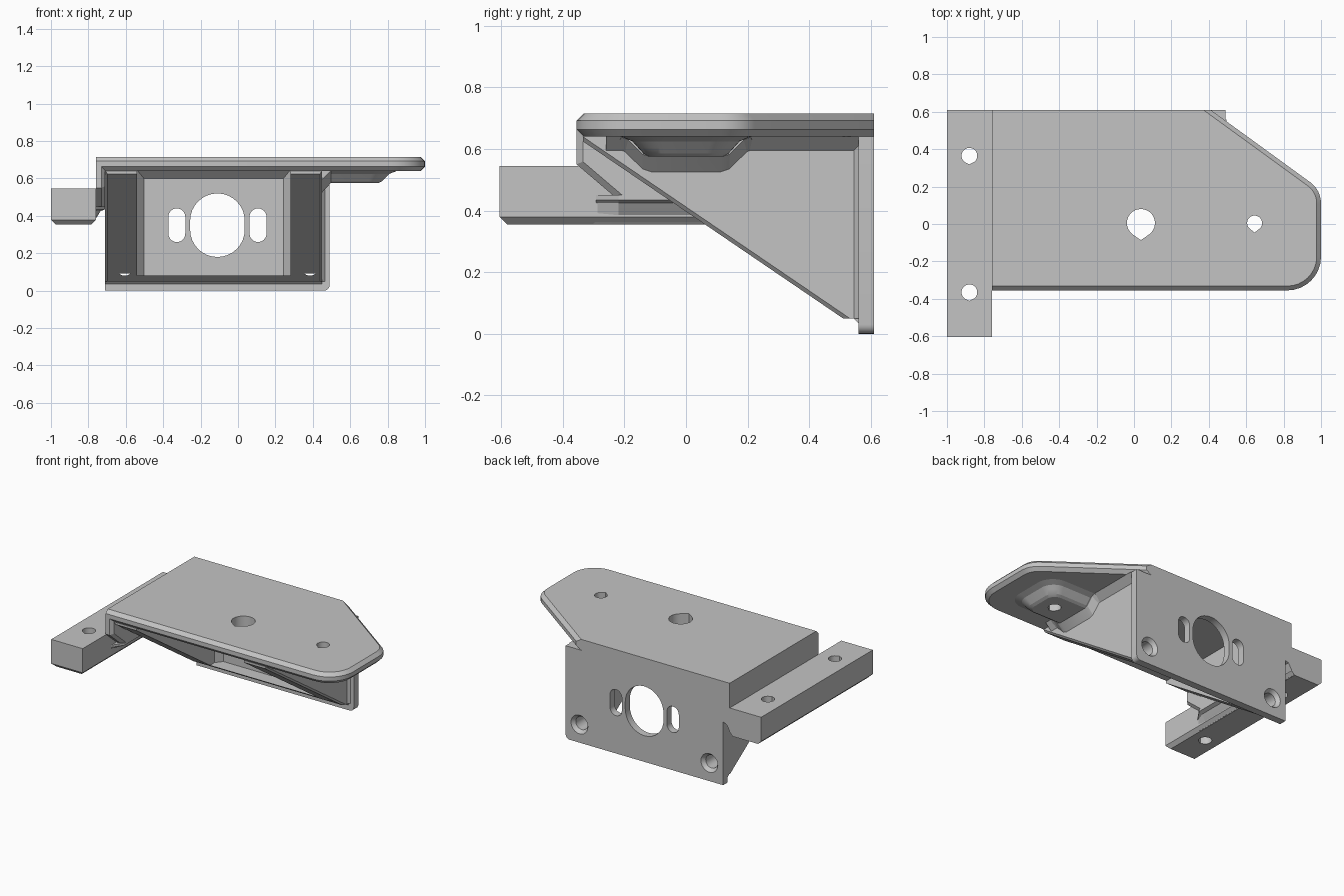
import bpy, bmesh
from math import sin, cos, radians

if "Cube" in bpy.data.objects:
    bpy.data.objects.remove(bpy.data.objects["Cube"])

grey = bpy.data.materials.new("plain grey")
grey.use_nodes = True
COLOUR = (0.55, 0.55, 0.55, 1)
grey.diffuse_color = COLOUR
grey.node_tree.nodes["Principled BSDF"].inputs["Base Color"].default_value = COLOUR


def loft(name, axis, rings, bevel=0, rule=None):
    """Solid through rings of (position along axis, 2D outline)."""
    bm = bmesh.new()
    place = {"x": lambda p, a, b: (p, a, b),
             "y": lambda p, a, b: (a, p, b),
             "z": lambda p, a, b: (a, b, p)}[axis]
    loops = [[bm.verts.new(place(pos, a, b)) for a, b in pts] for pos, pts in rings]
    n = len(loops[0])
    for low, high in zip(loops, loops[1:]):
        for i in range(n):
            j = (i + 1) % n
            bm.faces.new((low[i], low[j], high[j], high[i]))
    bm.faces.new(loops[0][::-1])
    bm.faces.new(loops[-1])
    bmesh.ops.recalc_face_normals(bm, faces=bm.faces)
    if bevel:
        edges = [e for e in bm.edges
                 if rule((e.verts[0].co + e.verts[1].co) / 2, e.verts[0].co - e.verts[1].co)]
        bmesh.ops.bevel(bm, geom=edges, offset=bevel, segments=1, profile=0.5,
                        affect="EDGES", clamp_overlap=True)
    mesh = bpy.data.meshes.new(name)
    bm.to_mesh(mesh)
    bm.free()
    mesh.materials.append(grey)
    obj = bpy.data.objects.new(name, mesh)
    bpy.context.collection.objects.link(obj)
    return obj


def prism(name, axis, pts, lo, hi, bevel=0, rule=None):
    return loft(name, axis, [(lo, pts), (hi, pts)], bevel, rule)


def rect(a0, a1, b0, b1):
    return [(a0, b0), (a1, b0), (a1, b1), (a0, b1)]


def arc(a, b, r, start, end, n=8):
    steps = [radians(start + (end - start) * i / n) for i in range(n + 1)]
    return [(a + r * cos(t), b + r * sin(t)) for t in steps]


def slot(a, b, r, half):
    return arc(a, b + half, r, 0, 180, 16) + arc(a, b - half, r, 180, 360, 16)


def teardrop(a, b, r, tip):
    return arc(a, b, r, -52, 232, 24) + [(a, b - r * tip)]


def cut(cutter, *targets):
    for obj in targets:
        mod = obj.modifiers.new("cut", "BOOLEAN")
        mod.operation = "DIFFERENCE"
        mod.solver = "EXACT"
        mod.object = cutter
        bpy.context.view_layer.objects.active = obj
        bpy.ops.object.modifier_apply(modifier=mod.name)
    bpy.data.objects.remove(cutter)


# Top plate: rounded right end, chamfered on all but the left and back edges
outline = ([(-0.76, -0.355)] + arc(0.82, -0.175, 0.18, -90, 0)
           + arc(0.86, 0.11, 0.14, 0, 54, 6) + [(0.41, 0.61), (-0.76, 0.61)])
top_plate = prism("top_plate", "z", outline, 0.64, 0.715, 0.023,
                  lambda m, d: abs(d.z) < 0.001 and m.x > -0.75 and m.y < 0.605)

# Back plate with one rounded lower corner
back_plate = prism("back_plate", "y",
                   [(-0.71, 0)] + arc(0.46, 0.03, 0.03, -90, 0, 6) + [(0.49, 0.64), (-0.71, 0.64)],
                   0.56, 0.61)

# Triangular brace, hollowed to leave two thick gussets and a lower lip
brace = prism("brace", "x",
              [(-0.335, 0.64), (-0.335, 0.625), (0.51, 0.05), (0.545, 0.05), (0.56, 0.035), (0.56, 0.64)],
              -0.71, 0.45, 0.022, lambda m, d: abs(d.y) > 0.5 and abs(d.z) > 0.3)
wide = rect(-0.54, 0.28, 0.08, 0.645)
cut(loft("pocket", "y", [(-0.6, wide), (0.515, wide), (0.57, rect(-0.495, 0.235, 0.08, 0.59))]), brace)

# Fillets from the outer gusset to the top plate and the back plate
prism("outer_fillet", "y", [(0.44, 0.585), (0.45, 0.595), (0.495, 0.64), (0.44, 0.64)], -0.26, 0.56)
prism("back_fillet", "z", [(0.44, 0.545), (0.45, 0.545), (0.467, 0.562), (0.44, 0.562)], 0.05, 0.64)

# Flared boss under the right end
rings = []
for z, grow in ((0.575, 0), (0.585, 0.02), (0.605, 0.04), (0.625, 0.06), (0.64, 0.1)):
    right, half, r = 0.75 + grow, 0.12 + grow * 0.9, 0.06 + grow * 0.6
    rings.append((z, [(0.44, -half)] + arc(right - r, r - half, r, -90, 0)
                  + arc(right - r, half - r, r, 0, 90) + [(0.44, half)]))
boss = loft("boss", "z", rings)


def boss_profile(half, foot, bottom, top):
    side = [(foot + (half - foot) * s, bottom + (top - bottom) * t)
            for s, t in ((0, 0), (0.25, 0.12), (0.75, 0.85), (1, 1))] + [(half, 0.64)]
    return [(-y, z) for y, z in reversed(side)] + side


loft("boss_fillet", "x", [(0.44, boss_profile(0.23, 0.11, 0.515, 0.595)),
                          (0.497, boss_profile(0.21, 0.12, 0.576, 0.639))])

# Left wall dropping from the top plate to the bar
prism("side_wall", "x",
      [(-0.355, 0.69), (-0.355, 0.55), (-0.22, 0.435), (0.61, 0.435), (0.61, 0.69)],
      -0.76, -0.71, 0.02, lambda m, d: m.x > -0.72 and m.y < -0.2 and abs(d.z) > 0.05)

# Fillet under the wall, tapering into the bar at the front
flare = [(-0.79, 0.45), (-0.79, 0.358), (-0.78, 0.358), (-0.76, 0.385), (-0.735, 0.425),
         (-0.71, 0.435), (-0.71, 0.45)]
taper = [(min(x, -0.765), z) for x, z in flare]
loft("bar_fillet", "y", [(-0.3, taper), (-0.22, flare), (0.61, flare)])

# Side bar with a chamfered underside
side_bar = prism("side_bar", "z", rect(-1, -0.76, -0.605, 0.61), 0.355, 0.545, 0.024,
                 lambda m, d: m.z < 0.36 and m.y < 0.6)

# Holes through the plate, boss and bar
cut(prism("cutter", "z", teardrop(0.037, 0.005, 0.075, 1.22), 0.5, 0.8), top_plate)
cut(prism("cutter", "z", teardrop(0.645, 0.005, 0.04, 1.27), 0.5, 0.8), top_plate, boss)
for y in (0.365, -0.365):
    cut(prism("cutter", "z", teardrop(-0.88, y, 0.042, 1.1), 0.3, 0.6), side_bar)

# Large opening, two slots and two countersunk screw holes in the back plate
MID = -0.11
cut(prism("cutter", "y", slot(MID, 0.35, 0.146, 0.024), 0.5, 0.7), back_plate)
for side in (-1, 1):
    cut(prism("cutter", "y", slot(MID + side * 0.217, 0.35, 0.045, 0.045), 0.5, 0.7), back_plate)
    x = MID + side * 0.495
    screw = [(y, arc(x, 0.125, r, 0, 345, 23)) for y, r in ((0.62, 0.072), (0.585, 0.045), (0.45, 0.045))]
    cut(loft("cutter", "y", screw), back_plate, brace)

# Smooth the round parts, keep the edges crisp
bpy.ops.object.select_all(action="DESELECT")
for obj in bpy.context.collection.objects:
    if obj.type == "MESH" and obj.data.materials and obj.data.materials[0] == grey:
        obj.select_set(True)
        bpy.context.view_layer.objects.active = obj
bpy.ops.object.shade_smooth_by_angle(angle=radians(18))
